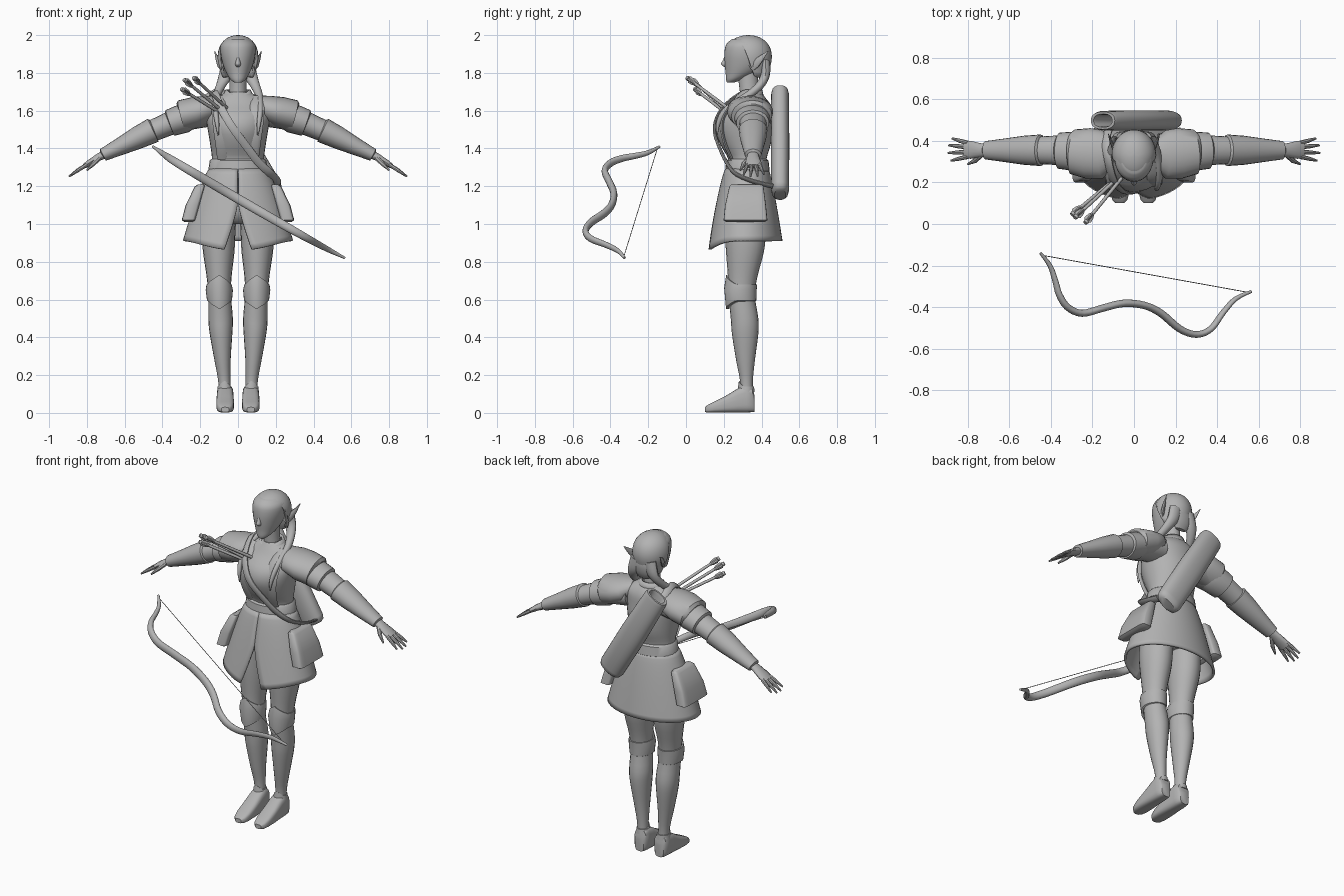
import bpy, bmesh, math
from mathutils import Vector

grey = bpy.data.materials.new("plain grey")
grey.diffuse_color = (0.45, 0.45, 0.45, 1)
X, Y, Z = Vector((1, 0, 0)), Vector((0, 1, 0)), Vector((0, 0, 1))


def finish(bm, name, angle=40, solid=0):
    bmesh.ops.recalc_face_normals(bm, faces=bm.faces)
    me = bpy.data.meshes.new(name)
    bm.to_mesh(me)
    bm.free()
    me.materials.append(grey)
    ob = bpy.data.objects.new(name, me)
    bpy.context.collection.objects.link(ob)
    if solid:
        m = ob.modifiers.new("thickness", 'SOLIDIFY')
        m.thickness, m.offset = solid, 0
    bpy.ops.object.select_all(action='DESELECT')
    ob.select_set(True)
    bpy.context.view_layer.objects.active = ob
    bpy.ops.object.shade_smooth_by_angle(angle=math.radians(angle))
    return ob


def smooth(rings, sub):
    """Catmull-Rom interpolation between rings."""
    out, m = [], len(rings) - 1
    for i in range(m):
        p, q, r, w = rings[max(i - 1, 0)], rings[i], rings[i + 1], rings[min(i + 2, m)]
        for j in range(sub):
            t = j / sub
            out.append(tuple(.5 * (2 * b + (c - a) * t + (2 * a - 5 * b + 4 * c - d) * t * t
                                   + (3 * b - a - 3 * c + d) * t ** 3) for a, b, c, d in zip(p, q, r, w)))
    return out + [rings[-1]]


def loft(name, rings, axis=None, up=Y, n=20, e=1.0, s=1, caps=True, solid=0, angle=40, sub=1):
    """Rings are (x, y, z, ra, rb[, front peak]); s mirrors x, e squares the section."""
    bm = bmesh.new()
    rings = smooth(rings, sub) if sub > 1 else rings
    pts = [Vector((r[0] * s, r[1], r[2])) for r in rings]
    loops = []
    for i, r in enumerate(rings):
        t = axis or (pts[min(i + 1, len(pts) - 1)] - pts[max(i - 1, 0)]).normalized()
        a = up.cross(t).normalized()
        b = t.cross(a)
        row = []
        for k in range(n):
            th = 2 * math.pi * k / n
            c, d = math.cos(th), math.sin(th)
            co = pts[i] + a * r[3] * math.copysign(abs(c) ** e, c) + b * r[4] * math.copysign(abs(d) ** e, d)
            if len(r) > 5:
                co.z += r[5] * max(0, 1 - math.acos(max(-1, min(1, -d))) / 1.2)
            row.append(bm.verts.new(co))
        loops.append(row)
    for p, q in zip(loops, loops[1:]):
        for k in range(n):
            bm.faces.new((p[k], p[(k + 1) % n], q[(k + 1) % n], q[k]))
    if caps:
        bm.faces.new(loops[0])
        bm.faces.new(loops[-1])
    return finish(bm, name, angle, solid)


# Torso, belt, neck and collar
loft("torso", [(0, .32, 1.27, .15, .105), (0, .325, 1.34, .138, .1), (0, .315, 1.42, .147, .133),
               (0, .305, 1.5, .16, .15), (0, .31, 1.57, .17, .138), (0, .335, 1.63, .165, .105),
               (0, .34, 1.67, .12, .08), (0, .335, 1.70, .055, .055)], Z, n=32, sub=3)
loft("belt", [(0, .325, 1.27, .15, .11), (0, .325, 1.28, .158, .118), (0, .325, 1.335, .15, .112),
              (0, .325, 1.345, .14, .1)], Z, n=28)
loft("neck", [(0, .335, 1.64, .055, .055), (0, .335, 1.7, .045, .05), (0, .325, 1.82, .045, .055)], Z)
loft("collar", [(0, .335, 1.66, .085, .075, -.03), (0, .335, 1.71, .06, .062, -.04)], Z, n=24, caps=False, solid=.012)

# Head with a tapered face and narrow nose
loft("head", [(0, .235, 1.748, .018, .018), (0, .255, 1.765, .04, .043), (0, .29, 1.80, .062, .08),
              (0, .31, 1.845, .08, .105), (0, .315, 1.90, .092, .112), (0, .32, 1.95, .09, .108),
              (0, .325, 1.98, .06, .08)], Z, n=32, sub=3, angle=60)
loft("nose", [(0, .222, 1.895, .008, .014), (0, .214, 1.865, .012, .02), (0, .207, 1.845, .015, .022),
              (0, .218, 1.83, .01, .012)], Z, n=12, sub=3, angle=70)

# Hair cap: crown to a hairline that dips at the brow and falls behind the ears
bm = bmesh.new()
rows, cols = 12, 40
prev = None
for i in range(rows + 1):
    row = []
    for k in range(cols):
        th = 2 * math.pi * k / cols
        c, d = math.cos(th), math.sin(th)
        f = min(1, max(0, (d + .35) / .75))
        low = 1.942 - .01 * max(0, -d) ** 12 - .165 * f * f * (3 - 2 * f)
        u = (i + .15) / (rows + .15)
        h = 1.992 + (low - 1.992) * u ** 1.7
        g = max(0, (1.992 - h) / .12)
        rad = (1 - (1 - min(1, g)) ** 2.6) ** .5 if g < 1 else 1 - .25 * (g - 1)
        roll = .008 * max(0, -d) * math.sin(math.pi * u)
        row.append(bm.verts.new((.1 * rad * c, .332 + (.115 + roll) * rad * d, h)))
    if prev:
        for k in range(cols):
            bm.faces.new((prev[k], prev[(k + 1) % cols], row[(k + 1) % cols], row[k]))
    else:
        bm.faces.new(row)
    prev = row
finish(bm, "hair_cap", angle=60, solid=.016)
loft("hair_back", [(0, .40, 1.88, .075, .04), (0, .41, 1.83, .075, .038), (0, .412, 1.78, .062, .028),
                   (0, .41, 1.745, .035, .012)], Z, sub=3)

# Skirt: flared sheet with a front slit
bm = bmesh.new()
rows, cols = 14, 48
grid = []
for i in range(rows + 1):
    t = i / rows
    gap = .008 + .25 * max(0, t - .45) / .55
    row = []
    for k in range(cols + 1):
        th = -math.pi / 2 + gap + (2 * math.pi - 2 * gap) * k / cols
        low = .91 - .05 * max(0, -math.sin(th)) ** 3
        f = t ** .8
        row.append(bm.verts.new(((.147 + .138 * f) * math.cos(th), .322 - .01 * f + (.108 + .084 * f) * math.sin(th),
                                 1.29 + (low - 1.29) * t)))
    grid.append(row)
for p, q in zip(grid, grid[1:]):
    for k in range(cols):
        bm.faces.new((p[k], p[k + 1], q[k + 1], q[k]))
finish(bm, "skirt", solid=.014)
loft("pelvis", [(0, .32, 1.28, .13, .09), (0, .32, 1.12, .165, .115), (0, .32, 1.04, .14, .1),
                (0, .32, 1.0, .05, .06)], Z, sub=2)

for side, s in (("left", 1), ("right", -1)):
    # Ears and long front locks of hair
    loft(side + "_ear", [(.08, .345, 1.825, .008, .02), (.098, .37, 1.85, .01, .024), (.112, .40, 1.88, .007, .015),
                         (.124, .435, 1.915, .001, .002)], up=Z, n=10, s=s)
    loft(side + "_hair_lock", [(.045, .42, 1.86, .025, .04), (.065, .42, 1.79, .024, .036), (.09, .392, 1.735, .022, .026),
                               (.112, .33, 1.682, .02, .02), (.118, .26, 1.64, .018, .017), (.118, .20, 1.59, .016, .014),
                               (.11, .17, 1.53, .011, .011), (.105, .165, 1.47, .003, .003)], up=X, n=12, s=s, sub=4)
    # Coat lapel
    loft(side + "_lapel", [(.1, .30, 1.675, .008, .03), (.1, .226, 1.615, .01, .04), (.092, .19, 1.53, .01, .042),
                           (.085, .205, 1.43, .01, .036), (.08, .242, 1.345, .008, .03)], up=X, n=12, s=s, sub=3)
    # Sleeve, shoulder plates and bracer
    loft(side + "_sleeve", [(.12, .345, 1.59, .09, .07), (.22, .35, 1.575, .085, .07), (.32, .355, 1.55, .074, .064),
                            (.46, .355, 1.49, .066, .057)], up=Z, s=s)
    loft(side + "_shoulder_plate", [(.09, .34, 1.645, .06, .04), (.15, .335, 1.615, .115, .068),
                                    (.22, .34, 1.592, .122, .083), (.295, .348, 1.573, .108, .084),
                                    (.30, .348, 1.571, .09, .07)], up=Z, s=s, n=24)
    loft(side + "_lower_shoulder_plate", [(.26, .35, 1.57, .095, .07), (.285, .35, 1.56, .095, .078),
                                          (.36, .353, 1.535, .087, .072), (.365, .353, 1.533, .07, .06)], up=Z, s=s, n=24)
    loft(side + "_bracer", [(.445, .355, 1.498, .066, .056), (.45, .355, 1.496, .076, .067), (.53, .355, 1.457, .07, .06),
                            (.62, .355, 1.412, .057, .047), (.715, .355, 1.366, .044, .034),
                            (.718, .355, 1.364, .03, .025)], up=Z, s=s)
    # Hand: palm, four fingers and a thumb
    loft(side + "_palm", [(.70, .355, 1.373, .028, .024), (.74, .355, 1.352, .034, .02), (.785, .357, 1.325, .043, .017),
                          (.815, .357, 1.305, .042, .013)], up=Z, n=14, s=s)
    for j, (y0, y1, ln) in enumerate(((.324, .305, .85), (.347, .342, 1), (.37, .379, .97), (.39, .412, .8))):
        loft(f"{side}_finger_{j + 1}", [(.80, y0, 1.315, .011, .011), (.80 + .05 * ln, (y0 + y1) / 2, 1.315 - .032 * ln, .01, .01),
                                        (.80 + .095 * ln, y1, 1.315 - .064 * ln, .005, .005)], up=Z, n=8, s=s)
    loft(side + "_thumb", [(.735, .335, 1.35, .014, .014), (.765, .305, 1.318, .012, .012),
                           (.80, .288, 1.285, .005, .005)], up=Z, n=8, s=s)
    # Leg, knee guard and boot
    loft(side + "_leg", [(.09, .32, 1.1, .085, .11), (.102, .315, .95, .088, .108), (.102, .312, .85, .083, .1),
                         (.1, .30, .72, .066, .078), (.097, .295, .62, .06, .07), (.092, .31, .50, .065, .073),
                         (.09, .313, .42, .06, .07), (.082, .315, .28, .043, .05), (.073, .32, .17, .032, .034),
                         (.07, .32, .08, .032, .034)], Z, s=s, sub=3)
    loft(side + "_knee_guard", [(.098, .293, .59, .058, .07, -.04), (.098, .292, .595, .066, .08, -.045),
                                (.099, .288, .65, .072, .086, .012), (.1, .295, .68, .067, .082, .05),
                                (.1, .297, .68, .055, .07, .045)], Z, s=s, n=28, angle=25)
    loft(side + "_boot", [(.068, .362, .05, .03, .045), (.068, .352, .068, .04, .064), (.068, .32, .076, .044, .074),
                          (.068, .275, .066, .045, .064), (.068, .21, .046, .047, .044), (.068, .15, .031, .045, .029),
                          (.068, .115, .022, .036, .02), (.068, .1, .017, .02, .013)], axis=-Y, up=Z, e=.6, s=s, n=24)
    loft(side + "_boot_cuff", [(.069, .318, .11, .042, .046), (.071, .32, .14, .036, .04, .03),
                               (.071, .32, .14, .03, .033, .025)], Z, s=s)
    # Hip pouch: tapered box leaning on the skirt
    loft(side + "_pouch", [(.262, .315, 1.01, .02, .1), (.262, .315, 1.02, .036, .116), (.24, .315, 1.1, .037, .108),
                           (.202, .32, 1.2, .026, .09), (.195, .32, 1.21, .015, .08)], axis=Z, e=.35, n=24, s=s)

# Quiver: slanted, flattened tube with a hollow mouth
low, high = Vector((.17, .498, 1.165)), Vector((-.15, .498, 1.70))
axis = (high - low).normalized()
rings = []
for t, a, b in ((-.02, .052, .03), (0, .07, .042), (.04, .078, .048), (.5, .08, .049), (.97, .072, .047),
                (1, .067, .042), (1, .052, .032), (.97, .048, .028), (.6, .045, .026)):
    rings.append((*low.lerp(high, t), a, b))
loft("quiver", rings, axis=axis, up=Y, n=28, e=.85)

# Strap over the right shoulder, across the chest and round the left hip
loft("strap", [(-.12, .46, 1.60, .008, .022), (-.135, .40, 1.67, .008, .022), (-.125, .31, 1.695, .008, .022),
               (-.1, .215, 1.635, .008, .022), (-.06, .162, 1.56, .008, .022), (-.015, .15, 1.49, .008, .022),
               (.045, .175, 1.41, .008, .022), (.11, .215, 1.325, .008, .022), (.175, .265, 1.265, .008, .022),
               (.208, .36, 1.225, .008, .022), (.205, .46, 1.20, .008, .022)],
     up=Vector((1, 0, .6)).normalized(), n=10, sub=3)

# Three arrows with knobbed nocks and fletching
for j, (tip, tail) in enumerate((((-.08, .22, 1.595), (-.285, .03, 1.765)), ((-.06, .22, 1.615), (-.235, .005, 1.775)),
                                 ((-.075, .23, 1.575), (-.30, .045, 1.715)))):
    a, b = Vector(tip), Vector(tail)
    loft(f"arrow_{j + 1}", [(*a.lerp(b, t), r, r) for t, r in ((0, .009), (.95, .008), (.96, .013), (1, .011))], up=Z, n=10)
    for k, (ra, rb) in enumerate(((.02, .004), (.004, .02))):
        loft(f"arrow_{j + 1}_vane_{k + 1}", [(*a.lerp(b, t), ra * g, rb * g) for t, g in
                                            ((.78, .3), (.84, .8), (.93, 1), (.97, .5))], up=Z, n=8)

# Recurved bow: (x, y) curve, height follows the slanted line between the tips
curve = [(-.45, -.14), (-.405, -.20), (-.38, -.27), (-.36, -.34), (-.32, -.40), (-.25, -.43), (-.15, -.405), (-.05, -.382),
         (.05, -.392), (.13, -.43), (.22, -.505), (.30, -.532), (.37, -.505), (.43, -.425), (.49, -.36), (.565, -.325)]
bow = []
for i, (x, y) in enumerate(curve):
    g = math.sin(math.pi * i / (len(curve) - 1)) ** .6
    bow.append((x, y, 1.41 - .581 * (x + .45) - .015 * g, .007 + .011 * g, .006 + .019 * g))
loft("bow", bow, up=Vector((.5, 0, .866)), n=14, sub=4)
loft("bowstring", [(-.445, -.15, 1.405, .002, .002), (.555, -.33, .825, .002, .002)], up=Z, n=6)
